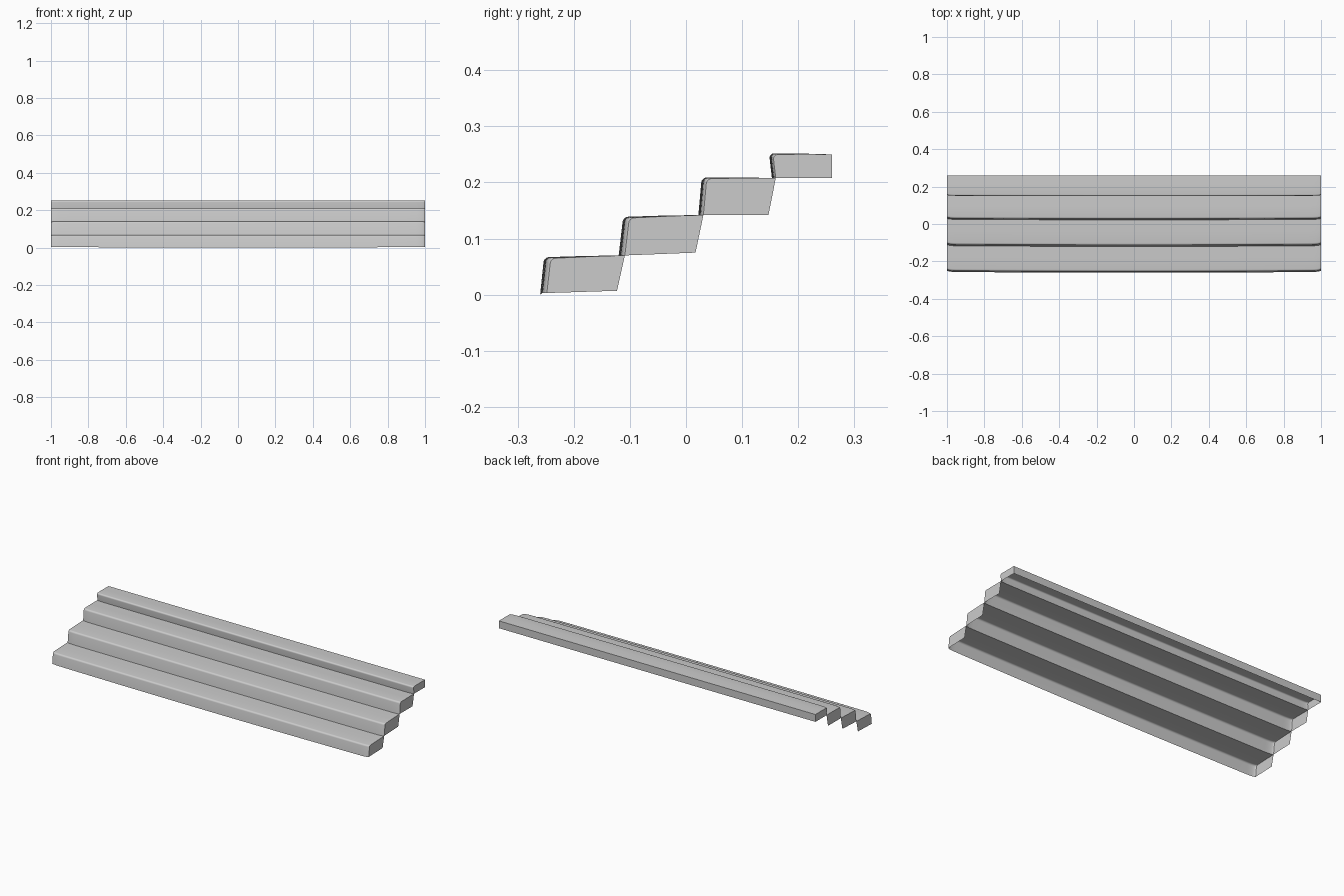
import bpy, bmesh, math

if "Cube" in bpy.data.objects:
    bpy.data.objects.remove(bpy.data.objects["Cube"])

# Per step: riser foot (y,z), riser head (y,z), rear bottom corner of the side panel, end set-back
STEPS = [
    ((-0.260, 0.000), (-0.253, 0.067), (-0.123, 0.007), 0.012),
    ((-0.120, 0.070), (-0.112, 0.139), (0.017, 0.075), 0.011),
    ((0.022, 0.142), (0.028, 0.209), (0.147, 0.142), 0.009),
    ((0.153, 0.208), (0.148, 0.252), (0.260, 0.208), 0.007),
]
BACK_TOP = (0.260, 0.250)
R = 0.009            # nosing radius
CORNER = 0.05        # length of the rounded front corners along x


def end_factor(x):
    """0 along the middle, rising to 1 through a quarter round at each end."""
    t = max(0.0, (abs(x) - (1 - CORNER)) / CORNER)
    return 1 - math.sqrt(max(0.0, 1 - t * t))


def setback(x, amount):
    return amount * (0.3 * x * x + 0.7 * end_factor(x))


def next_foot(i):
    """Rear edge of tread i: foot of the next riser, or the back edge."""
    if i + 1 < len(STEPS):
        return STEPS[i + 1][0], STEPS[i + 1][3]
    return BACK_TOP, 0.0


def step_profile(i, x):
    (y0, z0), (y1, z1), _, amount = STEPS[i]
    s = setback(x, amount)
    dz = -0.002 * end_factor(x)
    pts = [(y0 + s, z0 + (0.003 * abs(x) ** 2 if i == 0 else 0))]
    k = (y1 - y0) / (z1 - z0)
    for j in range(6):                                # rounded nosing
        a = math.radians(90 * j / 5)
        drop = R * (1 - math.sin(a))
        pts.append((y1 + s + R * (1 - math.cos(a)) - k * drop, z1 - drop + dz))
    (yb, zb), amt = next_foot(i)
    yb += setback(x, amt)
    yf, zf = pts[-1]
    pts.append(((yf + yb) / 2, (zf + zb) / 2 + 0.0005))
    pts.append((yb, zb))
    return pts


def finish(bm, name):
    mesh = bpy.data.meshes.new(name)
    bm.to_mesh(mesh)
    bm.free()
    obj = bpy.data.objects.new(name, mesh)
    bpy.context.collection.objects.link(obj)
    bpy.context.view_layer.objects.active = obj
    obj.select_set(True)
    bpy.ops.object.shade_smooth_by_angle(angle=math.radians(35))
    obj.select_set(False)
    return obj


# Stations along the width: even in the middle, dense in the corners
half = [0, 0.2, 0.4, 0.6, 0.8, 0.9] + [
    1 - CORNER + CORNER * math.sin(math.radians(a)) for a in range(0, 91, 15)]
XS = [-x for x in reversed(half[1:])] + half

# Open-bottomed step shells: riser, nosing, tread and end panels
for i in range(len(STEPS)):
    bm = bmesh.new()
    rows = [[bm.verts.new((x, y, z)) for y, z in step_profile(i, x)] for x in XS]
    for a, b in zip(rows, rows[1:]):
        for j in range(len(a) - 1):
            bm.faces.new((a[j], b[j], b[j + 1], a[j + 1]))
    yb, zb = STEPS[i][2]
    low = [bm.verts.new((x, yb, zb)) for x in (-1, 1)]
    bm.faces.new(rows[0] + [low[0]])
    bm.faces.new([low[1]] + rows[-1][::-1])
    # Only the top step has a back panel
    if i == len(STEPS) - 1:
        bm.faces.new([r[-1] for r in rows] + [low[1], low[0]])
    finish(bm, "step_%d" % (i + 1))
